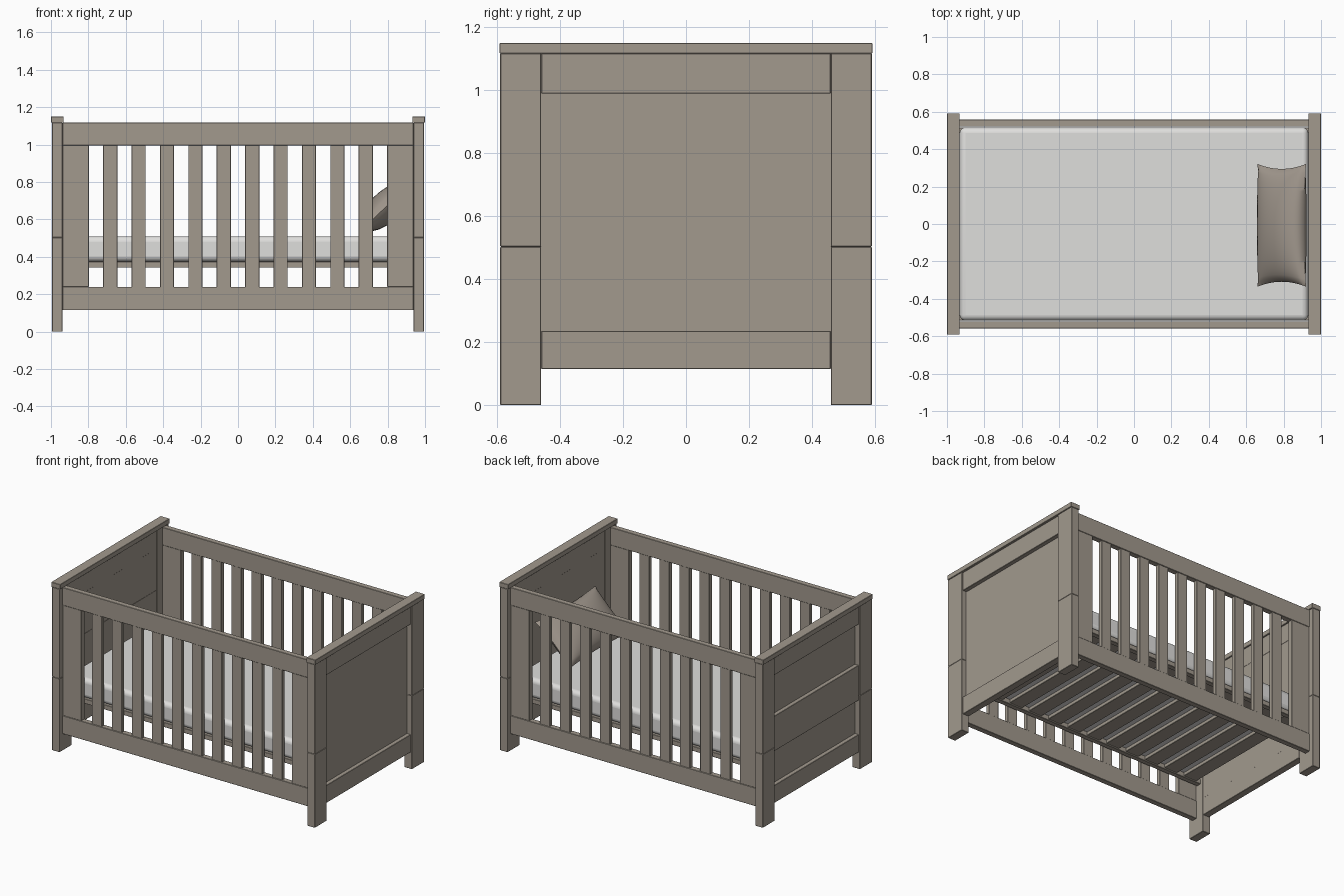
import bpy, bmesh
from math import radians
from mathutils import Matrix

cube = bpy.data.objects.get("Cube")
if cube:
    bpy.data.objects.remove(cube, do_unlink=True)


def material(name, rgb):
    m = bpy.data.materials.new(name)
    m.use_nodes = True
    m.diffuse_color = (*rgb, 1)
    m.node_tree.nodes["Principled BSDF"].inputs["Base Color"].default_value = (*rgb, 1)
    return m


wood = material("taupe_wood", (0.36, 0.32, 0.27))
white = material("mattress_white", (0.74, 0.735, 0.72))
fabric = material("taupe_fabric", (0.36, 0.315, 0.27))


def add_object(name, bm, mat):
    mesh = bpy.data.meshes.new(name)
    bm.to_mesh(mesh)
    bm.free()
    ob = bpy.data.objects.new(name, mesh)
    ob.data.materials.append(mat)
    bpy.context.collection.objects.link(ob)
    return ob


def box(name, xs, ys, zs, mat=wood, bevel=0.002, segments=1):
    """Box between pairs of limits on each axis, with softened edges."""
    spans = [sorted(s) for s in (xs, ys, zs)]
    bm = bmesh.new()
    bmesh.ops.create_cube(bm, size=1)
    for v in bm.verts:
        v.co = [s[0] if c < 0 else s[1] for c, s in zip(v.co, spans)]
    ob = add_object(name, bm, mat)
    mod = ob.modifiers.new("soft_edges", "BEVEL")
    mod.width, mod.segments = bevel, segments
    return ob


def smooth(ob, angle):
    bpy.ops.object.select_all(action="DESELECT")
    ob.select_set(True)
    bpy.context.view_layer.objects.active = ob
    bpy.ops.object.shade_smooth_by_angle(angle=radians(angle))


SEAM = 0.503
POST_TOP = 1.117

# End boards: two-piece posts, cap, recessed panel and rails
for side, end in ((1, "head"), (-1, "foot")):
    def xs(a, b):
        return side * a, side * b

    for s, label in ((-1, "front"), (1, "back")):
        ys = (s * 0.46, s * 0.59)
        box(f"{end}_{label}_post_lower", xs(0.938, 0.995), ys, (0, SEAM))
        box(f"{end}_{label}_post_upper", xs(0.938, 0.995), ys, (SEAM, POST_TOP))
    box(f"{end}_cap", xs(0.932, 1), (-0.592, 0.592), (POST_TOP, 1.15))
    box(f"{end}_panel", xs(0.94, 0.958), (-0.462, 0.462), (0.12, POST_TOP))
    rails = {"bottom": (0.115, 0.236), "top": (0.99, POST_TOP)}
    if end == "foot":
        rails["middle"] = (0.47, 0.71)
    for label, zs in rails.items():
        box(f"{end}_{label}_rail", xs(0.939, 0.986), (-0.46, 0.46), zs)

# Barred long sides
STILE = 0.797
BARS = 10
step = 2 * STILE / (2 * BARS + 1)
for s, label in ((-1, "front"), (1, "back")):
    rail_y = (s * 0.52, s * 0.558)
    bar_y = (s * 0.525, s * 0.553)
    box(f"{label}_top_rail", (-0.938, 0.938), rail_y, (0.995, POST_TOP))
    box(f"{label}_bottom_rail", (-0.938, 0.938), rail_y, (0.115, 0.24))
    for side, hand in ((1, "left"), (-1, "right")):
        box(f"{label}_{hand}_stile", (side * STILE, side * 0.938),
            (s * 0.522, s * 0.556), (0.239, 0.996))
    for i in range(BARS):
        x = -STILE + step * (2 * i + 1)
        box(f"{label}_bar_{i + 1}", (x, x + step), bar_y, (0.238, 0.997))
    # Bed base side bearer
    box(f"{label}_base_bearer", (-0.938, 0.938), (s * 0.48, s * 0.515), (0.342, 0.375))

# Cross slats under the mattress
SLATS = 12
pitch = 1.86 / SLATS
for i in range(SLATS):
    x = -0.93 + pitch * (i + 0.5)
    box(f"base_slat_{i + 1}", (x - 0.05, x + 0.05), (-0.482, 0.482), (0.35, 0.374))

# Mattress
mattress = box("mattress", (-0.932, 0.932), (-0.516, 0.516), (0.375, 0.51),
               white, 0.03, 5)
smooth(mattress, 40)

# Pillow: two puffed sheets joined at a seam with drawn-out corners
bm = bmesh.new()
for puff in (1, -1):
    sheet = bmesh.ops.create_grid(bm, x_segments=20, y_segments=32, size=1)["verts"]
    for v in sheet:
        u, w = v.co.x, v.co.y
        bulge = max(0, (1 - u * u) * (1 - w * w)) ** 0.5
        v.co = (0.18 * u * (1 - 0.08 * (1 - w * w)),
                0.328 * w * (1 - 0.08 * (1 - u * u)),
                puff * 0.082 * bulge)
bmesh.ops.remove_doubles(bm, verts=bm.verts, dist=0.0005)
bmesh.ops.recalc_face_normals(bm, faces=bm.faces)
tilt = Matrix.Translation((0.79, -0.007, 0.667)) @ Matrix.Rotation(radians(-44), 4, "Y")
bm.transform(tilt)
pillow = add_object("pillow", bm, fabric)
smooth(pillow, 60)
